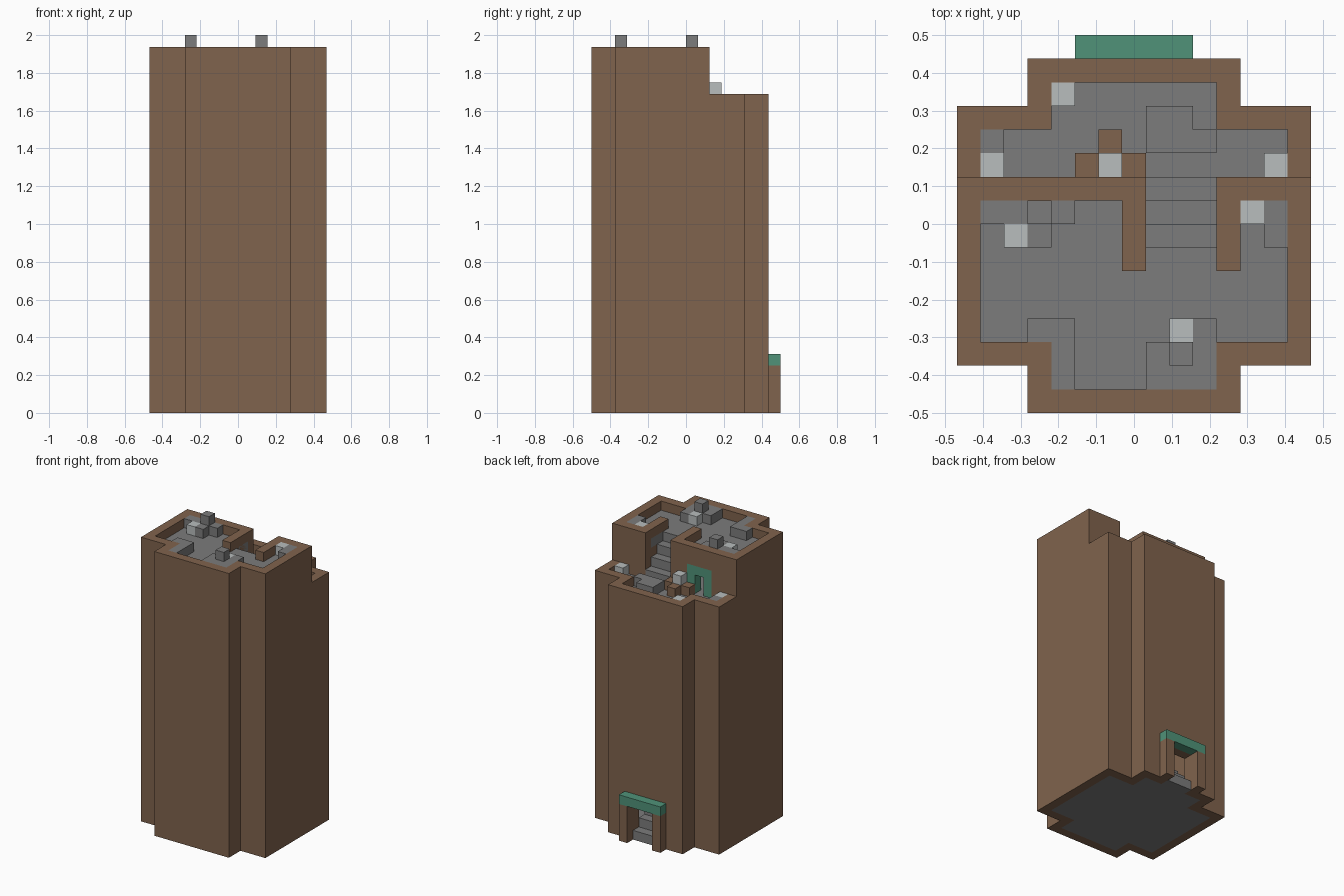
import bpy
import bmesh

UNIT = 1 / 16  # every part sits on this block grid

default_cube = bpy.data.objects.get("Cube")
if default_cube:
    bpy.data.objects.remove(default_cube, do_unlink=True)


def material(name, red, green, blue):
    mat = bpy.data.materials.new(name)
    mat.use_nodes = True
    colour = (red, green, blue, 1)
    mat.diffuse_color = colour
    mat.node_tree.nodes["Principled BSDF"].inputs["Base Color"].default_value = colour
    return mat


brown = material("brown_wall", .216, .125, .074)
grey = material("grey_stone", .2, .2, .2)
pale = material("pale_lamp", .48, .51, .51)
teal = material("teal_trim", .08, .29, .19)


def prisms(name, mat, outlines, bottom, top):
    """Extrude each flat outline from bottom to top, in grid units."""
    bm = bmesh.new()
    for outline in outlines:
        base = [bm.verts.new((x * UNIT, y * UNIT, bottom * UNIT)) for x, y in outline]
        face = bm.faces.new(base)
        lifted = bmesh.ops.extrude_face_region(bm, geom=[face], use_keep_orig=True)
        moved = [g for g in lifted["geom"] if isinstance(g, bmesh.types.BMVert)]
        bmesh.ops.translate(bm, verts=moved, vec=(0, 0, (top - bottom) * UNIT))
    bmesh.ops.recalc_face_normals(bm, faces=bm.faces)
    mesh = bpy.data.meshes.new(name)
    bm.to_mesh(mesh)
    bm.free()
    mesh.materials.append(mat)
    obj = bpy.data.objects.new(name, mesh)
    bpy.context.collection.objects.link(obj)
    return obj


def boxes(name, mat, bottom, top, *rects):
    """Boxes from (left, right, near, far) rectangles sharing one height range."""
    outlines = [[(a, c), (b, c), (b, d), (a, d)] for a, b, c, d in rects]
    return prisms(name, mat, outlines, bottom, top)


def cubes(name, mat, bottom, *corners):
    """Single blocks given by their left, near corner."""
    return boxes(name, mat, bottom, bottom + 1, *[(x, x + 1, y, y + 1) for x, y in corners])


def mirrored_shell(name, outer, inner, top):
    """A stepped wall, drawn for one side and mirrored to the other."""
    def flip(points):
        return [(-x, y) for x, y in points]
    outline = outer + flip(outer)[::-1] + flip(inner)[::-1] + inner
    return prisms(name, brown, [outline], 0, top)


# Tall front and lower back shells, one block thick
ROOF, TERRACE = 30, 26
mirrored_shell("front_shell",
               [(7.5, 2), (7.5, -6), (4.5, -6), (4.5, -8)],
               [(3.5, -7), (3.5, -5), (6.5, -5), (6.5, 2)][::1][::-1][::-1], ROOF + 1)
back = mirrored_shell("back_shell",
                      [(7.5, 2), (7.5, 5), (4.5, 5), (4.5, 7)],
                      [(3.5, 6), (3.5, 4), (6.5, 4), (6.5, 2)], TERRACE + 1)

# Entrance opening cut in the back wall
cutter = boxes("entrance_cutter", brown, -1, 4, (-1.5, 1.5, 5.5, 7.5))
cutter.hide_render = True
cutter.hide_viewport = True
cut = back.modifiers.new("entrance", 'BOOLEAN')
cut.operation = 'DIFFERENCE'
cut.solver = 'EXACT'
cut.object = cutter

# Entrance porch
boxes("porch_posts", brown, 0, 4, (-2.5, -1.5, 7, 8), (1.5, 2.5, 7, 8))
boxes("porch_lintel", teal, 4, 5, (-2.5, 2.5, 7, 8))

# Ground floor and indoor stairs
boxes("ground_floor", grey, 0, 1, (-6.5, 6.5, -5, 4), (-3.5, 3.5, -7, -5),
      (-3.5, 3.5, 4, 6), (-1.5, 1.5, 6, 7))
for step in range(1, 4):
    boxes("indoor_step", grey, step, step + 1, (-1.5, 1.5, 2, 7 - step))

# Terrace floor, running under the roof as a room floor
boxes("terrace_floor", grey, TERRACE - 1, TERRACE,
      (-6.5, 6.5, -5, 4), (-3.5, 3.5, -7, -5), (-3.5, 3.5, 4, 6))

# Roof floor around the stairwell
boxes("roof_floor", grey, ROOF - 1, ROOF, (-6.5, 6.5, -5, -1),
      (-3.5, 3.5, -7, -5), (-6.5, .5, -1, 1), (3.5, 6.5, -1, 1))

# Dividing wall with a framed doorway, and stair side walls
boxes("dividing_wall", brown, TERRACE, ROOF + 1,
      (-6.5, -4.5, 1, 2), (-1.5, .5, 1, 2), (3.5, 6.5, 1, 2))
boxes("wall_over_door", brown, TERRACE + 3, ROOF + 1, (-4.5, -1.5, 1, 2))
boxes("stair_side_walls", brown, TERRACE, ROOF + 1, (-.5, .5, -2, 1), (3.5, 4.5, -2, 1))
cubes_low = [(-4.5, -3.5, 1, 2), (-2.5, -1.5, 1, 2)]
boxes("door_jambs", teal, TERRACE, TERRACE + 2, *cubes_low)
boxes("door_lintel", teal, TERRACE + 2, TERRACE + 3, (-4.5, -1.5, 1, 2))

# Roof stairs
for step in range(3):
    boxes("roof_step", grey, TERRACE, TERRACE + 1 + step, (.5, 3.5, 1 - step, 2 - step))

# Terrace blocks
boxes("terrace_platform", grey, TERRACE, TERRACE + 1, (.5, 2.5, 3, 5), (2.5, 3.5, 3, 4))
cubes("terrace_corner_block", grey, TERRACE, (-6.5, 3))
cubes("planter_blocks", brown, TERRACE, (-2.5, 2), (-.5, 2), (-1.5, 3), (-1.5, 2))
cubes("planter_lamp", pale, TERRACE + 1, (-1.5, 2))
cubes("terrace_lamps", pale, TERRACE, (-3.5, 5), (-6.5, 2), (5.5, 2))

# Roof blocks
boxes("roof_blocks", grey, ROOF, ROOF + 1,
      (-6.5, -2.5, 0, 1), (-4.5, -3.5, -1, 0), (5.5, 6.5, -1, 1),
      (-4.5, -2.5, -5, -4), (-3.5, -2.5, -7, -5),
      (.5, 3.5, -7, -5), (2.5, 3.5, -5, -4))
cubes("roof_top_blocks", grey, ROOF + 1, (-4.5, 0), (1.5, -6))
cubes("roof_lamps", pale, ROOF, (-5.5, -1), (4.5, 0), (1.5, -5))
